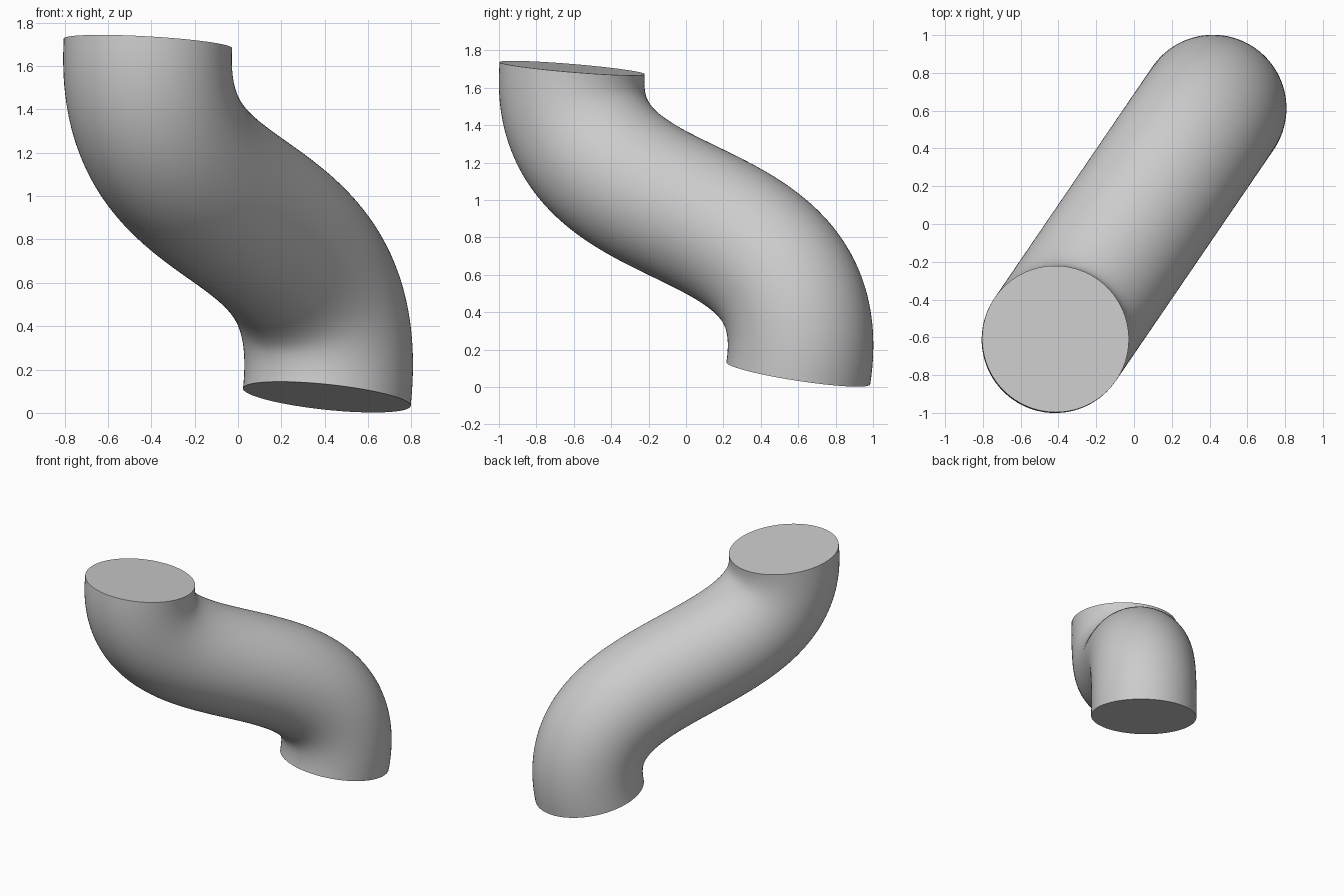
import bpy
import bmesh
import math
from mathutils import Vector

cube = bpy.data.objects.get("Cube")
if cube:
    bpy.data.objects.remove(cube, do_unlink=True)

RADIUS = 0.389
RINGS, SIDES = 96, 96
UP = Vector((0, 0, 1))
ALONG = Vector((0.564, 0.826, 0)).normalized()   # horizontal direction of the bend plane
ACROSS = UP.cross(ALONG)


def in_plane(s, z):
    return ALONG * s + UP * z


# S-shaped centre line: one cubic curve from the lower to the upper opening
p0, p1, p2, p3 = [in_plane(s, z) for s, z in
                  ((0.727, 0.073), (0.919, 1.105), (-0.832, 0.76), (-0.737, 1.705))]


def centre(t):
    u = 1 - t
    return p0 * u**3 + p1 * 3 * u * u * t + p2 * 3 * u * t * t + p3 * t**3


def tangent(t):
    u = 1 - t
    return ((p1 - p0) * u * u + (p2 - p1) * 2 * u * t + (p3 - p2) * t * t).normalized()


# Plain grey material
grey = bpy.data.materials.new("grey")
grey.use_nodes = True
colour = (0.6, 0.6, 0.6, 1)
grey.diffuse_color = colour
grey.node_tree.nodes["Principled BSDF"].inputs["Base Color"].default_value = colour

# Round pipe swept along the centre line
bm = bmesh.new()
rings = []
for i in range(RINGS + 1):
    t = i / RINGS
    mid, side = centre(t), ACROSS.cross(tangent(t))
    angles = [math.tau * k / SIDES for k in range(SIDES)]
    rings.append([bm.verts.new(mid + (ACROSS * math.cos(a) + side * math.sin(a)) * RADIUS)
                  for a in angles])
for low, high in zip(rings, rings[1:]):
    for k in range(SIDES):
        n = (k + 1) % SIDES
        bm.faces.new((low[k], low[n], high[n], high[k]))

# Flat end caps
bm.faces.new(rings[0])
bm.faces.new(rings[-1])
bmesh.ops.recalc_face_normals(bm, faces=bm.faces)

mesh = bpy.data.meshes.new("bent_pipe")
bm.to_mesh(mesh)
bm.free()
mesh.materials.append(grey)
pipe = bpy.data.objects.new("bent_pipe", mesh)
bpy.context.collection.objects.link(pipe)

# Smooth wall with crisp cap edges
bpy.ops.object.select_all(action='DESELECT')
pipe.select_set(True)
bpy.context.view_layer.objects.active = pipe
bpy.ops.object.shade_smooth_by_angle(angle=math.radians(40))
